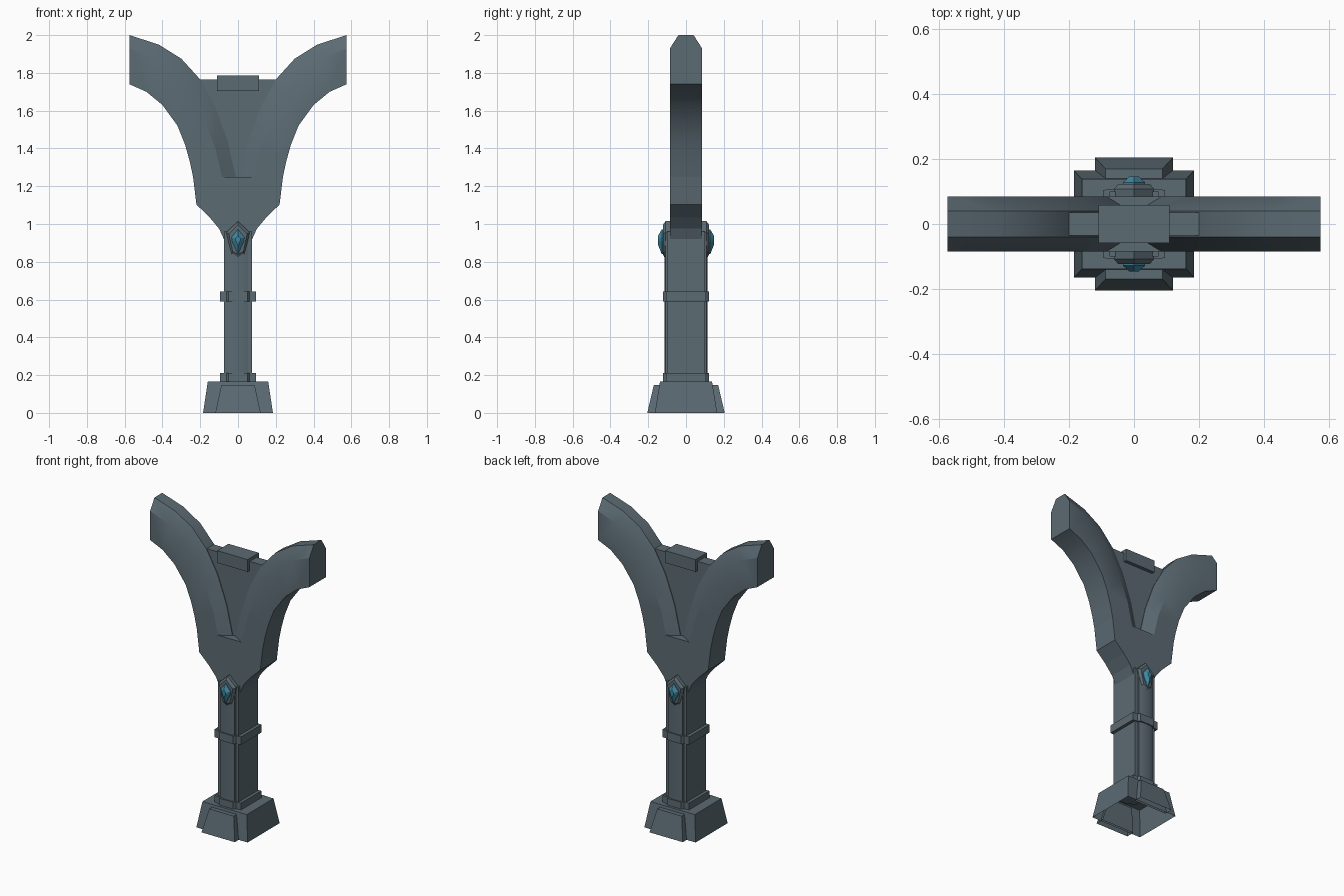
import bpy, bmesh, math

if "Cube" in bpy.data.objects:
    bpy.data.objects.remove(bpy.data.objects["Cube"])


def material(name, rgb):
    m = bpy.data.materials.new(name)
    m.diffuse_color = (*rgb, 1)
    m.use_nodes = True
    m.node_tree.nodes["Principled BSDF"].inputs["Base Color"].default_value = m.diffuse_color
    return m


STONE = material("slate stone", (0.105, 0.145, 0.17))
GEM = material("teal crystal", (0.05, 0.25, 0.36))


def loft(name, rings, mat=STONE, cap_start=True, cap_end=True, smooth=False):
    """Skin a list of equal-length point rings."""
    bm = bmesh.new()
    vr = [[bm.verts.new(p) for p in r] for r in rings]
    n = len(rings[0])
    for a, b in zip(vr, vr[1:]):
        for i in range(n):
            j = (i + 1) % n
            bm.faces.new((a[i], a[j], b[j], b[i]))
    if cap_start:
        bm.faces.new(vr[0])
    if cap_end:
        bm.faces.new(vr[-1])
    bmesh.ops.recalc_face_normals(bm, faces=bm.faces)
    me = bpy.data.meshes.new(name)
    bm.to_mesh(me)
    bm.free()
    me.materials.append(mat)
    ob = bpy.data.objects.new(name, me)
    bpy.context.collection.objects.link(ob)
    if smooth:
        bpy.ops.object.select_all(action='DESELECT')
        ob.select_set(True)
        bpy.context.view_layer.objects.active = ob
        bpy.ops.object.shade_smooth_by_angle(angle=math.radians(30))
    return ob


def rect(x, y0, y1, z):
    return [(-x, y0, z), (x, y0, z), (x, y1, z), (-x, y1, z)]


def box(name, x, y0, y1, z0, z1):
    return loft(name, [rect(x, y0, y1, z0), rect(x, y0, y1, z1)])


def upright(profile, y):
    """Place an (x, z) profile at depth y."""
    return [(x, y, z) for x, z in profile]


def mirrored(half):
    return half + [(-x, z) for x, z in reversed(half) if x > 0]


# Tapered foot, open underneath, with a raised plate front and back
loft("foot", [rect(0.185, -0.165, 0.165, 0), rect(0.16, -0.138, 0.138, 0.165)], cap_start=False)
for s, side in ((-1, "front"), (1, "back")):
    loft(side + "_foot_plate",
         [rect(0.12, s * 0.15, s * 0.205, 0), rect(0.088, s * 0.125, s * 0.17, 0.148)],
         cap_start=False)

# Shaft core and rounded ribs
box("shaft", 0.075, -0.1, 0.1, 0.16, 0.96)
rib = [(-0.055, 0.095), (-0.052, 0.108), (-0.028, 0.115), (0.028, 0.115), (0.052, 0.108), (0.055, 0.095)]
for s, side in ((-1, "front"), (1, "back")):
    loft(side + "_rib", [[(x, s * y, z) for x, y in rib] for z in (0.16, 0.95)], smooth=True)

# Collars around the shaft, stepped out over the ribs
half = [(0.095, 0.105), (0.062, 0.107), (0.05, 0.122)]
plan = half + [(-x, y) for x, y in reversed(half)]
plan += [(-x, -y) for x, y in plan]
for name, z0, z1 in (("base_collar", 0.16, 0.21), ("middle_collar", 0.59, 0.642)):
    loft(name, [[(x, y, z) for x, y in plan] for z in (z0, z1)])

# Flared body where the two arms join
body = mirrored([(0.238, 1.25), (0.22, 1.103), (0.15, 1.035), (0.10, 0.975), (0.075, 0.92)])
loft("fork_body", [upright(body, -0.085), upright(body, 0.085)])

# Curved arms: lower edge, chamfer edge and top edge at each station
lower = [(.575, 1.74), (.485, 1.70), (.40, 1.63), (.32, 1.52), (.28, 1.42), (.255, 1.33), (.238, 1.25)]
shoulder = [(.575, 1.93), (.45, 1.88), (.34, 1.795), (.25, 1.68), (.175, 1.54), (.12, 1.40), (.085, 1.25)]
crest = [(.575, 2.0), (.42, 1.95), (.30, 1.875), (.20, 1.765), (.12, 1.62), (.055, 1.44), (.012, 1.25)]
for s, side in ((-1, "left"), (1, "right")):
    rings = []
    for l, c, t in zip(lower, shoulder, crest):
        edge = [(l, 0.085), (c, 0.085), (t, 0.04)]
        rings.append([(s * p[0], y, p[1]) for p, y in edge] +
                     [(s * p[0], -y, p[1]) for p, y in reversed(edge)])
    loft(side + "_arm", rings, smooth=True)

# Thin web filling the fork, and the block on its top edge
web = mirrored([(0.205, 1.765), (0.14, 1.62), (0.075, 1.44), (0.03, 1.24)])
loft("web", [upright(web, -0.036), upright(web, 0.036)])
box("top_block", 0.11, -0.058, 0.058, 1.705, 1.785)

# Gem settings and gems, front and back
setting = mirrored([(0, 1.015), (0.062, 0.955), (0.036, 0.835), (0, 0.815)])
kite = mirrored([(0, 0.972), (0.034, 0.93), (0.03, 0.905), (0, 0.84)])


def scaled(profile, k, zc):
    return [(x * k, zc + (z - zc) * k) for x, z in profile]


for s, side in ((-1, "front"), (1, "back")):
    loft(side + "_gem_setting",
         [upright(setting, s * 0.075), upright(setting, s * 0.108),
          upright(scaled(setting, 0.78, 0.925), s * 0.123)])
    loft(side + "_gem",
         [upright(kite, s * 0.115), upright(kite, s * 0.128),
          upright(scaled(kite, 0.4, 0.918), s * 0.147)], GEM)
